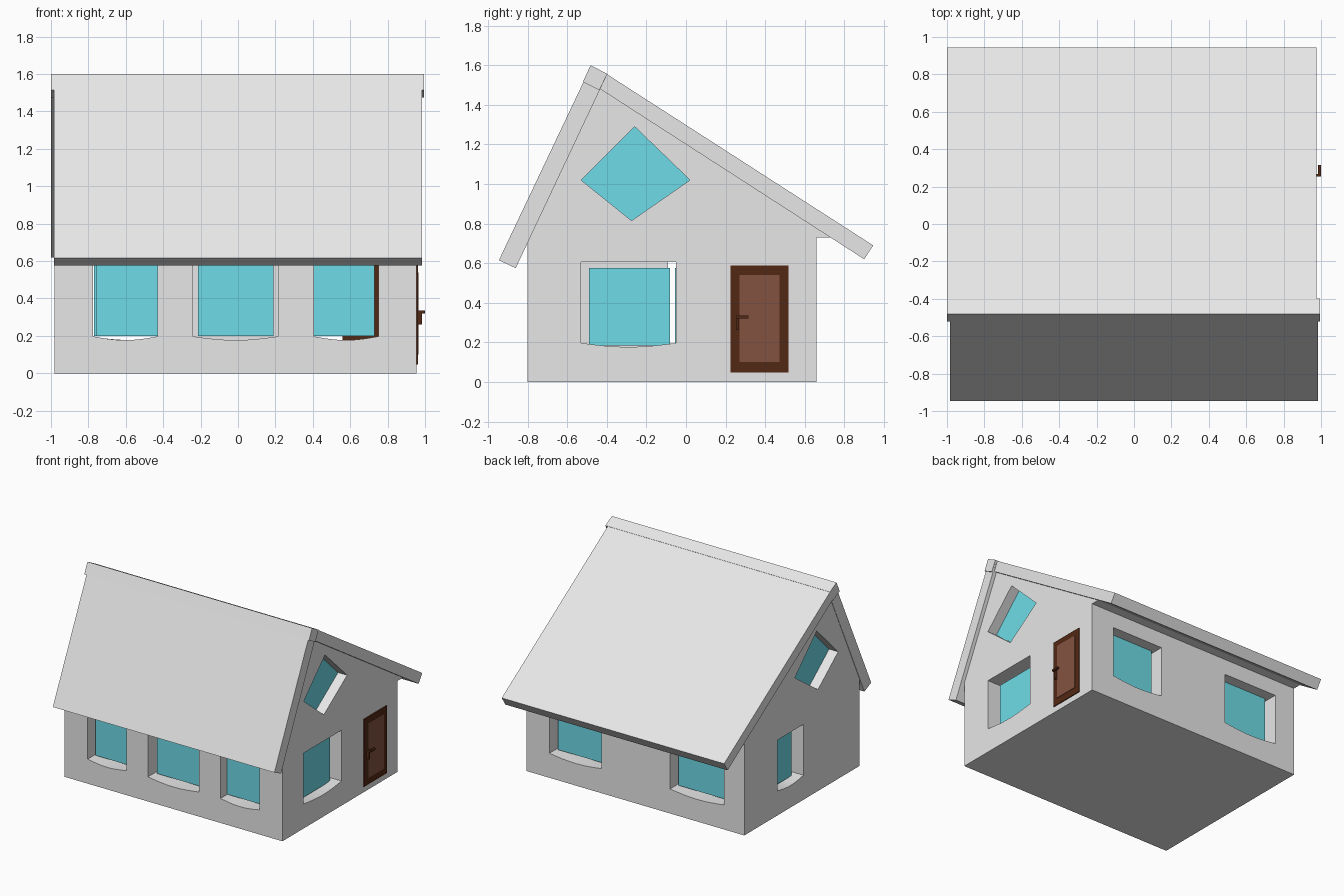
import bpy, bmesh, math
from mathutils import Vector

if "Cube" in bpy.data.objects:
    bpy.data.objects.remove(bpy.data.objects["Cube"], do_unlink=True)


def material(name, rgb):
    m = bpy.data.materials.new(name)
    m.use_nodes = True
    m.diffuse_color = (*rgb, 1)
    m.node_tree.nodes["Principled BSDF"].inputs["Base Color"].default_value = (*rgb, 1)
    return m


GREY = material("light grey plaster", (0.8, 0.8, 0.8))
TEAL = material("teal glass", (0.16, 0.73, 0.82))
DARK = material("dark brown wood", (0.086, 0.021, 0.007))
BROWN = material("reddish brown wood", (0.227, 0.086, 0.052))


def prism(name, outline, axis, start, end, mat=GREY):
    """Extrude an outline of (across, z) points along the x or y axis."""
    def place(p, d):
        return Vector((d, p[0], p[1])) if axis == "x" else Vector((p[0], d, p[1]))
    bm = bmesh.new()
    low = [bm.verts.new(place(p, start)) for p in outline]
    high = [bm.verts.new(place(p, end)) for p in outline]
    bm.faces.new(low)
    bm.faces.new(high)
    n = len(outline)
    for i in range(n):
        j = (i + 1) % n
        bm.faces.new((low[i], low[j], high[j], high[i]))
    bmesh.ops.recalc_face_normals(bm, faces=bm.faces)
    mesh = bpy.data.meshes.new(name)
    bm.to_mesh(mesh)
    bm.free()
    mesh.materials.append(mat)
    obj = bpy.data.objects.new(name, mesh)
    bpy.context.collection.objects.link(obj)
    return obj


def rect(a, b, low, high):
    return [(a, low), (b, low), (b, high), (a, high)]


def bowed(a, b):
    """Window opening whose sill sags in a shallow arc."""
    sill = [(a + (b - a) * i / 8, 0.197 - 0.02 * math.sin(math.pi * i / 8)) for i in range(9)]
    return sill + [(b, 0.605), (a, 0.605)]


# Hollow house body with pitched gables
LEFT, RIGHT, FRONT, BACK = 0.955, -0.98, -0.8, 0.66
body = prism("house_walls",
             [(FRONT, 0), (BACK, 0), (BACK, 0.73), (0.73, 0.73), (0.73, 0.75),
              (-0.435, 1.5), (FRONT, 0.72)], "x", RIGHT, LEFT)
cutters = [prism("room_cutter",
                 [(-0.68, 0.03), (0.54, 0.03), (0.54, 0.75), (-0.43, 1.36), (-0.68, 0.83)],
                 "x", RIGHT + 0.12, LEFT - 0.12)]

# Windows: wall position, inward direction, axis, opening span, glass span
windows = [
    ("front_right_window", FRONT, 1, "y", (-0.775, -0.43), (-0.76, -0.43)),
    ("front_middle_window", FRONT, 1, "y", (-0.24, 0.215), (-0.215, 0.19)),
    ("front_left_window", FRONT, 1, "y", (0.405, 0.75), (0.405, 0.73)),
    ("back_left_window", BACK, -1, "y", (0.29, 0.75), (0.32, 0.73)),
    ("back_right_window", BACK, -1, "y", (-0.80, -0.32), (-0.77, -0.34)),
    ("left_side_window", LEFT, -1, "x", (-0.53, -0.05), (-0.49, -0.08)),
    ("right_side_window", RIGHT, 1, "x", (-0.09, 0.24), (-0.055, 0.24)),
]
for name, wall, inward, axis, hole, pane in windows:
    cutters.append(prism(name + "_cutter", bowed(*hole), axis,
                         wall - 0.05 * inward, wall + 0.2 * inward))
    side = axis == "x"
    prism(name + "_glass", rect(*pane, 0.185 if side else 0.2, 0.575 if side else 0.6),
          axis, wall + 0.08 * inward, wall + 0.09 * inward, TEAL)

# Diamond windows in both gables
diamond = [(-0.26, 1.29), (-0.53, 1.02), (-0.275, 0.815), (0.02, 1.02)]
for name, wall, inward in (("left_diamond", LEFT, -1), ("right_diamond", RIGHT, 1)):
    cutters.append(prism(name + "_cutter", diamond, "x",
                         wall - 0.05 * inward, wall + 0.2 * inward))
    prism(name + "_glass", diamond, "x", wall + 0.08 * inward, wall + 0.09 * inward, TEAL)

# Cut the openings, then drop the cutters
for c in cutters:
    c.hide_render = True
    mod = body.modifiers.new(c.name, "BOOLEAN")
    mod.operation = "DIFFERENCE"
    mod.solver = "EXACT"
    mod.object = c
bpy.context.view_layer.update()
cut = bpy.data.meshes.new_from_object(body.evaluated_get(bpy.context.evaluated_depsgraph_get()))
body.modifiers.clear()
body.data = cut
for c in cutters:
    bpy.data.objects.remove(c, do_unlink=True)

# Roof slabs and ridge cap
prism("back_roof", [(-0.40, 1.555), (0.945, 0.69), (0.90, 0.62), (-0.445, 1.487)],
      "x", -1.0, 0.975)
prism("front_roof", [(-0.48, 1.595), (-0.40, 1.55), (-0.86, 0.575), (-0.945, 0.615)],
      "x", -0.983, 0.985)
prism("ridge_cap", [(-0.482, 1.6), (-0.398, 1.556), (-0.437, 1.473), (-0.521, 1.515)],
      "x", -1.0, 0.995)

# Door with a deep wooden lobby behind it, lighter panel and lever handle
prism("door_frame", rect(0.225, 0.517, 0.047, 0.588), "x", 0.56, 0.962, DARK)
prism("door_panel", rect(0.27, 0.472, 0.1, 0.54), "x", 0.96, 0.966, BROWN)
prism("handle_plate", rect(0.254, 0.268, 0.262, 0.335), "x", 0.962, 0.985, DARK)
prism("handle_stem", rect(0.254, 0.268, 0.32, 0.336), "x", 0.962, 1.0, DARK)
prism("handle_lever", rect(0.254, 0.315, 0.32, 0.336), "x", 0.985, 1.0, DARK)
